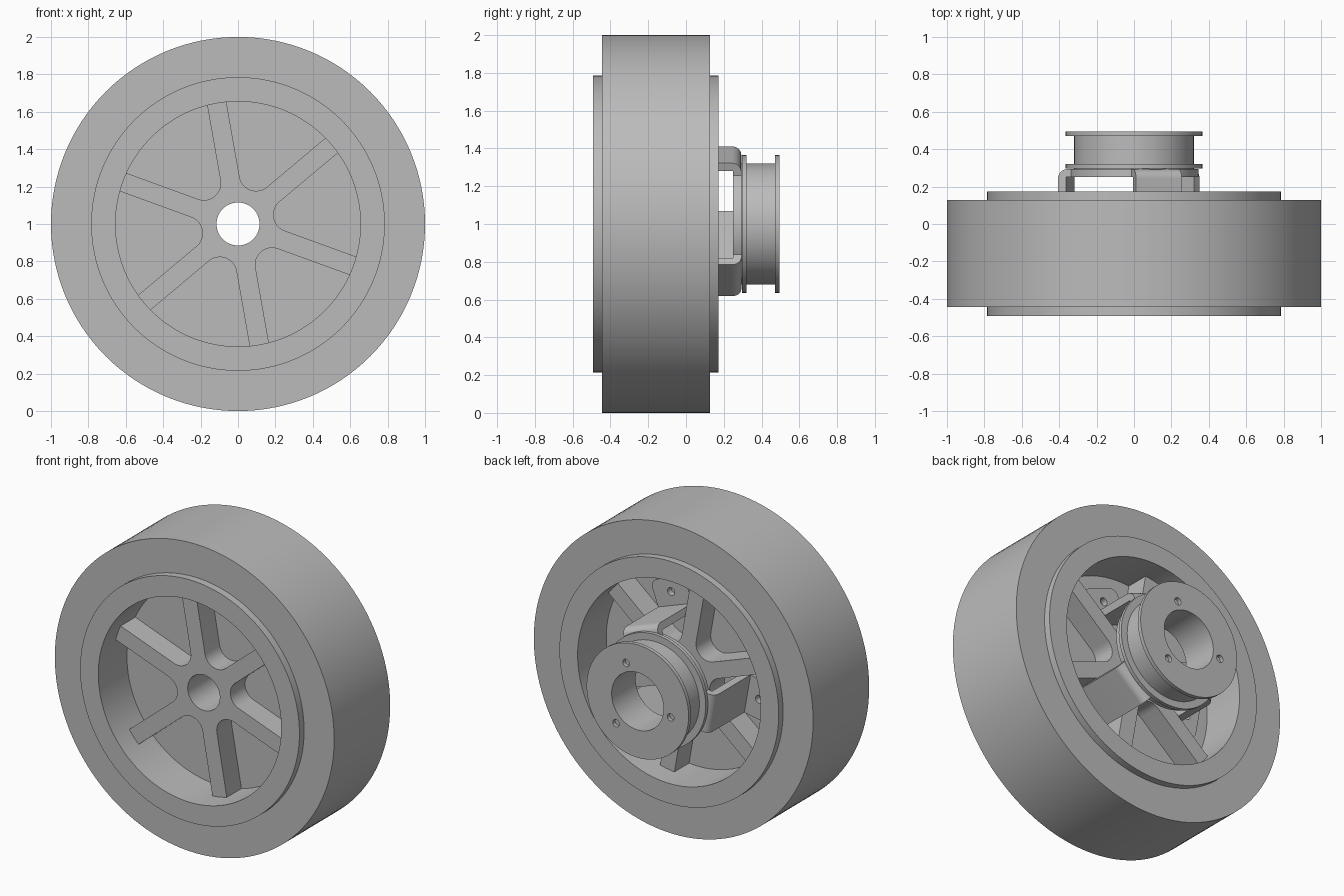
import bpy
import bmesh
from math import sin, cos, pi, radians
from mathutils import Matrix, Vector

cube = bpy.data.objects.get("Cube")
if cube:
    bpy.data.objects.remove(cube, do_unlink=True)

grey = bpy.data.materials.new("plain grey")
grey.use_nodes = True
colour = (0.5, 0.5, 0.5, 1)
grey.diffuse_color = colour
grey.node_tree.nodes["Principled BSDF"].inputs["Base Color"].default_value = colour

CENTRE = Vector((0, 0, 1))
LEG_ANGLES = [radians(a) for a in (70, 190, 310)]
parts = []


def arc(cx, cy, r, start, end, steps):
    return [(cx + r * cos(start + (end - start) * i / steps),
             cy + r * sin(start + (end - start) * i / steps)) for i in range(steps + 1)]


def circle(r, steps=96, cx=0, cy=0):
    return arc(cx, cy, r, 0, 2 * pi, steps)[:-1]


def prism(name, loops, depth, matrix):
    """Extrude a flat outline (first loop) with holes (other loops)."""
    curve = bpy.data.curves.new(name, 'CURVE')
    curve.dimensions = '2D'
    curve.fill_mode = 'BOTH'
    curve.extrude = depth / 2
    for loop in loops:
        spline = curve.splines.new('POLY')
        spline.points.add(len(loop) - 1)
        for point, (u, v) in zip(spline.points, loop):
            point.co = (u, v, 0, 1)
        spline.use_cyclic_u = True
    temp = bpy.data.objects.new(name, curve)
    bpy.context.collection.objects.link(temp)
    graph = bpy.context.evaluated_depsgraph_get()
    mesh = bpy.data.meshes.new_from_object(temp.evaluated_get(graph))
    bpy.data.objects.remove(temp, do_unlink=True)
    bm = bmesh.new()
    bm.from_mesh(mesh)
    bm.transform(matrix)
    bmesh.ops.remove_doubles(bm, verts=bm.verts, dist=0.0001)
    bmesh.ops.recalc_face_normals(bm, faces=bm.faces)
    bm.to_mesh(mesh)
    bm.free()
    mesh.materials.clear()
    mesh.materials.append(grey)
    obj = bpy.data.objects.new(name, mesh)
    bpy.context.collection.objects.link(obj)
    parts.append(obj)
    return obj


def axial(name, loops, y0, y1, angle=0):
    """Outline in the wheel plane, spanning y0 to y1 along the axle."""
    matrix = (Matrix.Translation(CENTRE + Vector((0, (y0 + y1) / 2, 0)))
              @ Matrix.Rotation(pi / 2, 4, 'X') @ Matrix.Rotation(angle, 4, 'Z'))
    return prism(name, loops, y1 - y0, matrix)


# Tyre, rim and the web that closes the wheel
axial("tyre", [circle(1, 128), circle(0.785, 128)], -0.445, 0.128)
axial("rim", [circle(0.785, 128), circle(0.655, 128)], -0.493, 0.173)
axial("web", [circle(0.655, 128), circle(0.115, 64)], -0.2, -0.12)

# Six spokes with filleted roots, standing out on both sides of the web
half, fillet, tip = 0.052, 0.09, 0.655
star = []
for k in range(6):
    a = radians(40 + 60 * k)
    out, side = Vector((cos(a), sin(a))), Vector((-sin(a), cos(a)))
    star += [tuple(out * tip - side * half), tuple(out * tip + side * half)]
    valley = a + pi / 6
    d = (half + fillet) / sin(pi / 6)
    star += arc(d * cos(valley), d * sin(valley), fillet,
                a - pi / 2, a - pi / 2 - 2 * pi / 3, 12)
axial("spokes", [star, circle(0.115, 64)], -0.35, 0.03)

# Pulley: groove core between two flanges, the outer one drilled
bore = circle(0.186, 64)
screws = [circle(0.024, 20, 0.24 * cos(a), 0.24 * sin(a)) for a in LEG_ANGLES]
axial("bracket_plate", [circle(0.345), bore], 0.25, 0.293)
axial("inner_flange", [circle(0.365), bore], 0.297, 0.32)
axial("pulley_core", [circle(0.32), bore], 0.293, 0.47)
axial("outer_flange", [circle(0.365), bore] + screws, 0.47, 0.495)

# Three bent legs with drilled feet, holding the pulley to the web
bend = 0.05
leg = [(0.25, 0.25), (0.345, 0.25), (0.345, -0.12), (0.39, -0.12)]
leg += arc(0.39 - bend, 0.293 - bend, bend, 0, pi / 2, 8) + [(0.25, 0.293)]
width, corner, toe = 0.13, 0.05, 0.56
foot = [(0.37, width), (0.37, -width)]
foot += arc(toe - corner, corner - width, corner, -pi / 2, 0, 6)
foot += arc(toe - corner, width - corner, corner, 0, pi / 2, 6)
for i, a in enumerate(LEG_ANGLES, 1):
    radial, axle, tangent = (cos(a), 0, sin(a)), (0, 1, 0), (-sin(a), 0, cos(a))
    turn = Matrix((radial, axle, tangent)).transposed().to_4x4()
    prism(f"bracket_leg_{i}", [leg], 2 * width, Matrix.Translation(CENTRE) @ turn)
    axial(f"bracket_foot_{i}", [foot, circle(0.026, 20, 0.475)], -0.12, -0.08, a)

# Smooth round walls, keep hard edges
bpy.ops.object.select_all(action='DESELECT')
for obj in parts:
    obj.select_set(True)
bpy.context.view_layer.objects.active = parts[0]
bpy.ops.object.shade_smooth_by_angle(angle=radians(30))
